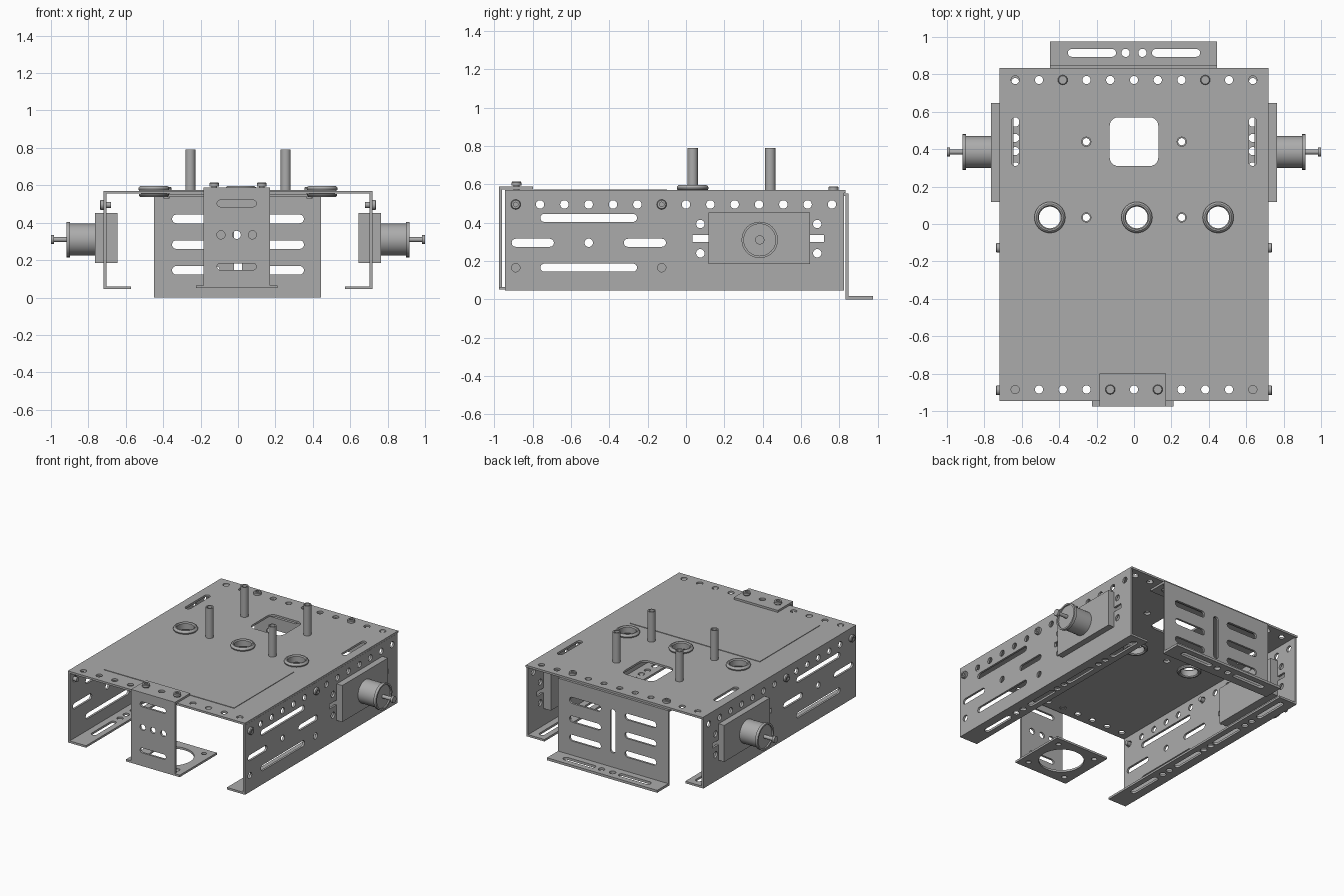
import bpy, bmesh, math
from mathutils import Matrix, Vector

cube = bpy.data.objects.get("Cube")
if cube:
    bpy.data.objects.remove(cube, do_unlink=True)

grey = bpy.data.materials.new("aluminium_grey")
grey.use_nodes = True
colour = (0.41, 0.41, 0.41, 1)
grey.diffuse_color = colour
grey.node_tree.nodes["Principled BSDF"].inputs["Base Color"].default_value = colour

T = 0.015      # sheet thickness
PITCH = 0.127  # hole spacing
R = 0.022      # hole radius

# Columns are the directions of a part's own x, y and z
PLANES = {
    "xy": Matrix.Identity(3),
    "yz": Matrix(((0, 0, 1), (1, 0, 0), (0, 1, 0))),
    "xz": Matrix(((1, 0, 0), (0, 0, -1), (0, 1, 0))),
}


def add_object(name, mesh):
    bm = bmesh.new()
    bm.from_mesh(mesh)
    bmesh.ops.remove_doubles(bm, verts=bm.verts, dist=0.0001)
    bmesh.ops.recalc_face_normals(bm, faces=bm.faces)
    bm.to_mesh(mesh)
    bm.free()
    mesh.materials.clear()
    mesh.materials.append(grey)
    ob = bpy.data.objects.new(name, mesh)
    bpy.context.collection.objects.link(ob)
    bpy.ops.object.select_all(action="DESELECT")
    ob.select_set(True)
    bpy.context.view_layer.objects.active = ob
    bpy.ops.object.shade_smooth_by_angle(angle=math.radians(35))
    return ob


def rounded(cx, cy, w, h, r, n=6):
    """Rounded rectangle; gives circles and slots too."""
    pts = []
    for q, (sx, sy) in enumerate(((1, 1), (-1, 1), (-1, -1), (1, -1))):
        for i in range(n + 1):
            a = (q + i / n) * math.pi / 2
            p = (cx + sx * (w / 2 - r) + r * math.cos(a),
                 cy + sy * (h / 2 - r) + r * math.sin(a))
            if not pts or math.dist(p, pts[-1]) > 1e-5:
                pts.append(p)
    if math.dist(pts[0], pts[-1]) < 1e-5:
        pts.pop()
    return pts


def hole(x, y, r=R):
    return rounded(x, y, 2 * r, 2 * r, r, 12 if r > 0.1 else 6)


def slot(x, y, length, upright=False, wide=0.042):
    w, h = (wide, length) if upright else (length, wide)
    return rounded(x, y, w, h, wide / 2)


def rect(x0, x1, y0, y1):
    return [(x0, y0), (x1, y0), (x1, y1), (x0, y1)]


def sheet(name, plane, level, outline, holes=(), thick=T):
    """Flat sheet with cut-outs, centred on a level along its normal."""
    cu = bpy.data.curves.new(name, "CURVE")
    cu.dimensions = "2D"
    cu.fill_mode = "BOTH"
    cu.extrude = thick / 2
    for loop in [outline, *holes]:
        sp = cu.splines.new("POLY")
        sp.points.add(len(loop) - 1)
        for pt, (x, y) in zip(sp.points, loop):
            pt.co = (x, y, 0, 1)
        sp.use_cyclic_u = True
    tmp = bpy.data.objects.new(name, cu)
    bpy.context.collection.objects.link(tmp)
    dg = bpy.context.evaluated_depsgraph_get()
    mesh = bpy.data.meshes.new_from_object(tmp.evaluated_get(dg))
    bpy.data.objects.remove(tmp, do_unlink=True)
    m = PLANES[plane].to_4x4()
    axis = {"xy": Vector((0, 0, 1)), "yz": Vector((1, 0, 0)), "xz": Vector((0, 1, 0))}[plane]
    mesh.transform(Matrix.Translation(axis * level) @ m)
    return add_object(name, mesh)


def lathe(name, profile, pos, direction=(0, 0, 1), closed=False, steps=24):
    """Turn a (radius, height) profile about a direction."""
    bm = bmesh.new()
    vs = [bm.verts.new((r, 0, h)) for r, h in profile]
    es = [bm.edges.new(e) for e in zip(vs, vs[1:])]
    if closed:
        es.append(bm.edges.new((vs[-1], vs[0])))
    bmesh.ops.spin(bm, geom=vs + es, cent=(0, 0, 0), axis=(0, 0, 1),
                   angle=math.tau, steps=steps, use_merge=True)
    mesh = bpy.data.meshes.new(name)
    bm.to_mesh(mesh)
    bm.free()
    rot = Vector((0, 0, 1)).rotation_difference(Vector(direction)).to_matrix().to_4x4()
    mesh.transform(Matrix.Translation(pos) @ rot)
    return add_object(name, mesh)


def box(name, lo, hi):
    return sheet(name, "yz", (lo[0] + hi[0]) / 2, rect(lo[1], hi[1], lo[2], hi[2]),
                 thick=hi[0] - lo[0])


def bolt(name, pos, direction=(0, 0, 1)):
    lathe(name, [(0, 0.012), (0.012, 0.012), (0.012, 0.02), (0.022, 0.02), (0.026, 0.015),
                 (0.026, 0), (0.016, 0), (0.016, -0.04), (0, -0.04)], pos, direction, steps=16)


# Top deck with hole rows, window, slots, grommet and post holes
posts = [(x, y) for x in (-0.255, 0.255) for y in (0.035, 0.44)]
grommets = [(x, 0.035) for x in (-0.45, 0.015, 0.45)]
deck_cuts = [hole(i * PITCH, y) for i in range(-5, 6) for y in (-0.885, 0.77)]
deck_cuts += [hole(x, y) for x, y in posts] + [hole(x, y, 0.066) for x, y in grommets]
deck_cuts += [slot(s * 0.635, 0.44, 0.26, True) for s in (-1, 1)]
deck_cuts.append(rounded(0, 0.44, 0.26, 0.26, 0.045))
sheet("top_deck", "xy", 0.5625, rect(-0.72, 0.718, -0.945, 0.833), deck_cuts)
sheet("deck_pad", "xy", 0.572, rect(-0.53, 0.525, -0.795, -0.10), thick=0.004)

for x, y in posts:
    lathe("hollow_post", [(0.019, 0), (0.027, 0), (0.027, 0.22), (0.019, 0.22)],
          (x, y, 0.57), closed=True)
for x, y in grommets:
    lathe("grommet", [(0.058, -0.025), (0.064, -0.032), (0.074, -0.032), (0.08, -0.024),
                      (0.08, -0.016), (0.066, -0.015), (0.066, 0), (0.08, 0.002),
                      (0.083, 0.011), (0.08, 0.02), (0.072, 0.026), (0.064, 0.026),
                      (0.058, 0.018)], (x, y, 0.57), closed=True, steps=32)

# Channel sides, lower flanges and drive units
for s, side in ((1, "left"), (-1, "right")):
    cuts = [hole(-0.889 + i * PITCH, 0.495) for i in range(14)]
    cuts += [slot(-0.508, z, 0.505) for z in (0.165, 0.425)]
    cuts += [slot(y, 0.295, 0.22) for y in (-0.80, -0.215)] + [hole(-0.508, 0.295)]
    cuts += [hole(y, z) for y in (0.075, 0.685) for z in (0.24, 0.393)]
    cuts.append(rect(0.035, 0.72, 0.30, 0.335))
    if s > 0:
        cuts += [hole(y, 0.165) for y in (-0.889, -0.127)]
    sheet(side + "_side", "yz", s * 0.7115, rect(-0.945, 0.825, 0.045, 0.555), cuts)

    flange_cuts = [slot(s * 0.635, y, 0.26, True) for y in (-0.65, -0.2, 0.2, 0.65)]
    flange_cuts += [hole(s * 0.635, y + d) for y in (-0.425, 0, 0.425) for d in (-0.035, 0.035)]
    x0, x1 = sorted((s * 0.572, s * 0.704))
    sheet(side + "_flange", "xy", 0.0525, rect(x0, x1, -0.945, 0.825), flange_cuts)

    x0, x1 = sorted((s * 0.643, s * 0.764))
    box(side + "_gearbox", (x0, 0.118, 0.185), (x1, 0.648, 0.453))
    lathe(side + "_motor_drum", [(0, 0), (0.085, 0), (0.085, 0.133), (0.095, 0.133), (0.095, 0.153),
                                 (0.083, 0.153), (0.083, 0.143), (0.013, 0.143), (0.013, 0.22),
                                 (0.024, 0.22), (0.024, 0.236), (0, 0.236)],
          (s * 0.764, 0.385, 0.31), (s, 0, 0), steps=32)
    for y in (-0.889, -0.127):
        bolt(side + "_side_bolt", (s * 0.719, y, 0.495), (s, 0, 0))

# Rear bracket: hanging plate, tucked upper flange and slotted foot
rear_cuts = [slot(s * 0.225, z, 0.255, wide=0.046) for s in (-1, 1) for z in (0.145, 0.283, 0.42)]
rear_cuts.append(slot(0, 0.283, 0.32, True))
sheet("rear_plate", "xz", 0.8405, rect(-0.45, 0.445, 0, 0.553), rear_cuts)
sheet("rear_upper_flange", "xy", 0.546, rect(-0.45, 0.445, 0.70, 0.833),
      [hole(i * PITCH, 0.77) for i in range(-3, 4)])
sheet("rear_foot", "xy", 0.009, rect(-0.45, 0.445, 0.848, 0.977),
      [slot(s * 0.225, 0.915, 0.258) for s in (-1, 1)] + [hole(s * 0.045, 0.915) for s in (-1, 1)],
      thick=0.018)
for s in (-1, 1):
    bolt("rear_bolt", (s * 3 * PITCH, 0.77, 0.57))

# Front bracket: lip over the deck, drop plate and ring tray
sheet("front_lip", "xy", 0.5815, rect(-0.185, 0.172, -0.961, -0.80),
      [hole(i * PITCH, -0.885) for i in (-1, 0, 1)])
front_cuts = [slot(-0.007, z, 0.21, wide=0.036) for z in (0.165, 0.503)]
front_cuts += [hole(-0.007 + i * 0.084, 0.335) for i in (-1, 0, 1)]
sheet("front_drop_plate", "xz", -0.9685, rect(-0.185, 0.172, 0.065, 0.589), front_cuts)
tray_cuts = [hole(-0.007, -0.76, 0.15)]
tray_cuts += [hole(-0.007 + a * 0.155, -0.76 + b * 0.155, 0.018) for a in (-1, 1) for b in (-1, 1)]
sheet("front_ring_tray", "xy", 0.0575, rect(-0.225, 0.21, -0.976, -0.545), tray_cuts)
for s in (-1, 1):
    bolt("front_bolt", (s * PITCH, -0.885, 0.594))
